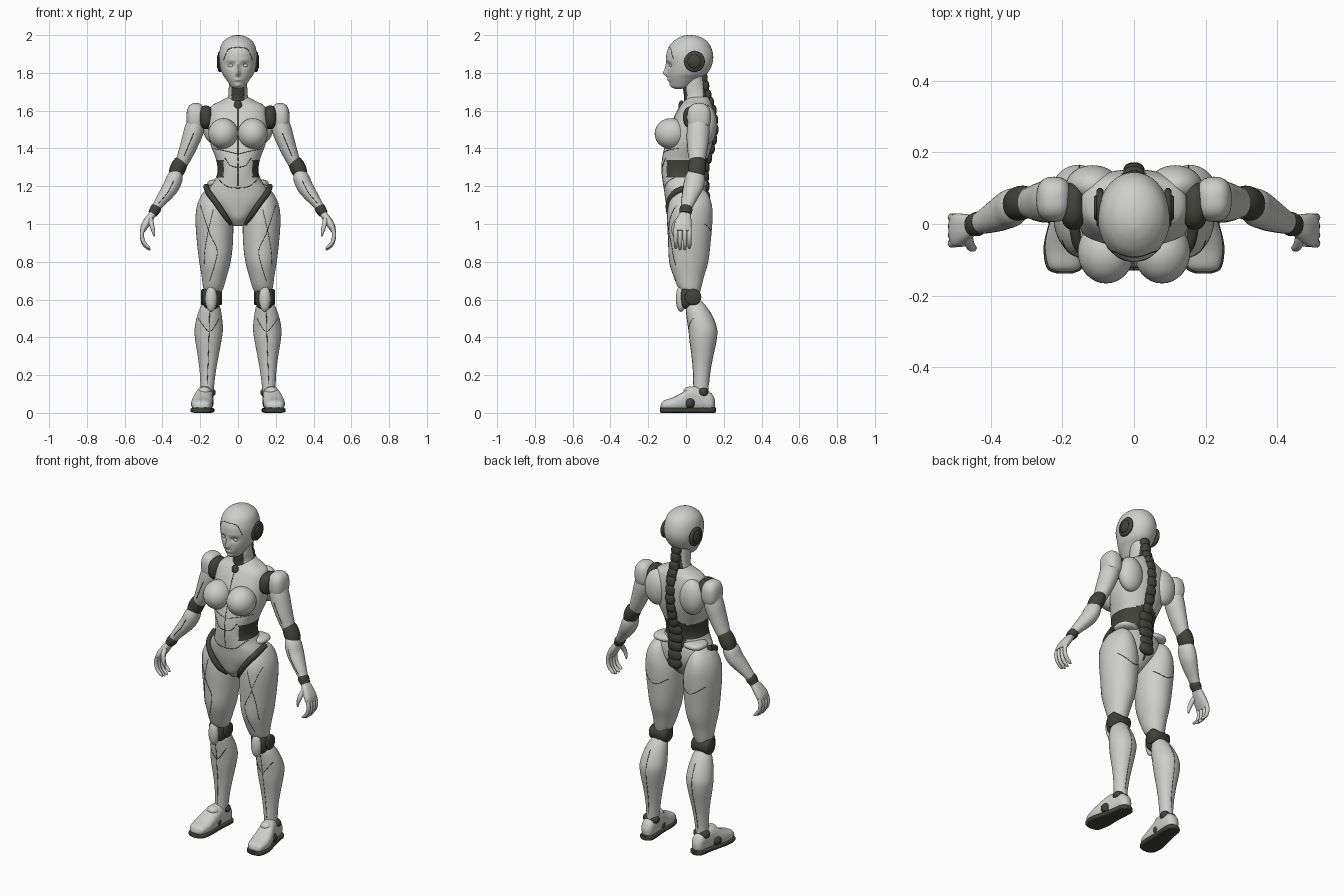
import bpy, bmesh, math
from mathutils import Vector
from mathutils.bvhtree import BVHTree

if "Cube" in bpy.data.objects:
    bpy.data.objects.remove(bpy.data.objects["Cube"])

X, Y, Z = Vector((1, 0, 0)), Vector((0, 1, 0)), Vector((0, 0, 1))


def material(name, colour):
    mat = bpy.data.materials.new(name)
    mat.use_nodes = True
    mat.diffuse_color = colour
    shader = next(n for n in mat.node_tree.nodes if n.type == 'BSDF_PRINCIPLED')
    shader.inputs["Base Color"].default_value = colour
    return mat


LIGHT = material("light shell", (.62, .62, .61, 1))
DARK = material("dark joint", (.055, .055, .045, 1))


def mirror_x(obj):
    mod = obj.modifiers.new("Mirror", 'MIRROR')
    mod.use_mirror_merge = False


def finish(name, bm, mat, mirror=False, rule=None):
    """Turn a bmesh into a smooth object; faces that meet the rule become dark."""
    bmesh.ops.recalc_face_normals(bm, faces=bm.faces)
    if rule:
        for face in bm.faces:
            face.material_index = int(bool(rule(face.calc_center_median())))
    mesh = bpy.data.meshes.new(name)
    bm.to_mesh(mesh)
    bm.free()
    mesh.materials.append(mat)
    if rule:
        mesh.materials.append(DARK)
    mesh.shade_smooth()
    mesh.set_sharp_from_angle(angle=math.radians(50))
    obj = bpy.data.objects.new(name, mesh)
    bpy.context.collection.objects.link(obj)
    if mirror:
        mirror_x(obj)
    return obj


def spline(rows, steps):
    """Catmull-Rom interpolation of rows of numbers."""
    if steps == 1:
        return rows
    result = []
    for i in range(len(rows) - 1):
        a, b, c, d = (rows[min(max(k, 0), len(rows) - 1)] for k in (i - 1, i, i + 1, i + 2))
        for s in range(steps):
            t = s / steps
            result.append([q + t / 2 * (r - p + t * (2 * p - 5 * q + 4 * r - w + t * (3 * (q - r) + w - p)))
                           for p, q, r, w in zip(a, b, c, d)])
    return result + [rows[-1]]


def power(value, p):
    return math.copysign(abs(value) ** p, value)


def loft(name, rows, mat, mirror=False, rule=None, ref=Y, axis=None, p=1, seg=36, steps=6, sculpt=None):
    """Skin oval rings given as (x, y, z, half width, half depth)."""
    rows = spline(rows, steps)
    centres = [Vector(r[:3]) for r in rows]
    bm = bmesh.new()
    rings = []
    for i, row in enumerate(rows):
        t = axis or (centres[min(i + 1, len(rows) - 1)] - centres[max(i - 1, 0)]).normalized()
        v = (ref - t * ref.dot(t)).normalized()
        u = t.cross(v)
        ring = []
        for k in range(seg):
            a = math.tau * k / seg
            co = centres[i] + u * row[3] * power(math.cos(a), p) + v * row[4] * power(math.sin(a), p)
            ring.append(bm.verts.new(sculpt(co) if sculpt else co))
        rings.append(ring)
    for low, high in zip(rings, rings[1:]):
        for k in range(seg):
            n = (k + 1) % seg
            bm.faces.new((low[k], low[n], high[n], high[k]))
    bm.faces.new(rings[0])
    bm.faces.new(rings[-1])
    return finish(name, bm, mat, mirror, rule)


def ball(name, centre, radii, mat, mirror=True, p=1, rule=None):
    """Ellipsoid; p below one makes it boxier."""
    bm = bmesh.new()
    bmesh.ops.create_uvsphere(bm, u_segments=32, v_segments=20, radius=1)
    for v in bm.verts:
        v.co = [c + r * power(q, p) for c, r, q in zip(centre, radii, v.co)]
    return finish(name, bm, mat, mirror, rule)


def disc(name, x0, x1, y, z, r):
    """Sideways drum with a small chamfer."""
    e = r * .12
    loft(name, [(x0, y, z, r - e, r - e), (x0 + e, y, z, r, r), (x1 - e, y, z, r, r), (x1, y, z, r - e, r - e)],
         DARK, mirror=True, steps=1)


def seam(name, targets, points, side=-1):
    """Thin panel line of (x, z) points, laid on the front (-1) or back (1)."""
    trees = [BVHTree.FromPolygons([v.co for v in o.data.vertices], [f.vertices for f in o.data.polygons])
             for o in targets]
    line = []
    for x, z in spline(points, 12):
        hits = [t.ray_cast(Vector((x, side, z)), Y * -side)[0] for t in trees]
        hits = [h for h in hits if h]
        if hits:
            line.append(max(hits, key=lambda h: h.y * side))
    if len(line) < 2:
        return
    curve = bpy.data.curves.new(name, 'CURVE')
    curve.dimensions = '3D'
    curve.bevel_depth = .0016
    curve.bevel_resolution = 0
    path = curve.splines.new('POLY')
    path.points.add(len(line) - 1)
    for point, co in zip(path.points, line):
        point.co = (*co, 1)
    curve.materials.append(DARK)
    obj = bpy.data.objects.new(name, curve)
    bpy.context.collection.objects.link(obj)
    mirror_x(obj)


def level_rows(profile):
    """(z, half width, front y, back y) to loft rows."""
    return [(0, (f + b) / 2, z, w, (b - f) / 2) for z, w, f, b in profile]


# Head with a sculpted face
def face_shape(co):
    bumps = [(0, 1.798, .011, .016, -.02), (0, 1.825, .009, .03, -.011), (.036, 1.84, .018, .013, .013),
             (0, 1.763, .018, .007, -.008), (0, 1.733, .02, .012, -.007), (.035, 1.868, .03, .011, -.004)]
    if co.y < 0:
        for x, z, sx, sz, push in bumps:
            co.y += push * math.exp(-((abs(co.x) - x) / sx) ** 2 - ((co.z - z) / sz) ** 2)
    return co


head = loft("head", level_rows([
    (2, .004, .015, .025), (1.996, .03, -.015, .055), (1.98, .062, -.05, .095), (1.95, .088, -.083, .125),
    (1.9, .1, -.104, .143), (1.85, .099, -.101, .14), (1.8, .085, -.098, .115), (1.77, .066, -.094, .075),
    (1.74, .046, -.083, .04), (1.725, .034, -.073, .015), (1.716, .015, -.058, -.02)]),
    LIGHT, axis=Z, seg=96, steps=8, sculpt=face_shape)
ball("eyelids", (.036, -.07, 1.838), (.018, .017, .012), LIGHT)
disc("ear_discs", .085, .105, .045, 1.86, .055)
disc("ear_caps", .1, .111, .045, 1.86, .036)

# Neck and torso
loft("neck", [(0, .045, 1.79, .05, .05), (0, .045, 1.72, .049, .06), (0, .055, 1.67, .054, .065),
              (0, .06, 1.62, .08, .075)], LIGHT, seg=64, axis=Z,
     rule=lambda c: c.y < .04 and abs(c.x) < .035 or c.y > .09)


def torso_dark(c):
    x = abs(c.x)
    waist = 1.245 < c.z < 1.335 + .35 * max(0, .1 - x) and not (c.y < 0 and x < .076)
    spine = c.y > .03 and x < (.03 if c.z > 1.3 else .3 * (c.z - 1.03))
    groin = c.z < 1.18 and c.y < .03 and x > .03 + .72 * (c.z - 1)
    return waist or spine or groin


torso = loft("torso", level_rows([
    (1.672, .055, .01, .12), (1.65, .095, -.01, .13), (1.625, .14, -.03, .14), (1.58, .155, -.055, .15),
    (1.52, .158, -.08, .152), (1.45, .152, -.1, .145), (1.4, .138, -.114, .133), (1.34, .116, -.126, .116),
    (1.28, .108, -.128, .103), (1.23, .124, -.123, .1), (1.18, .155, -.116, .108), (1.13, .155, -.11, .11),
    (1.08, .115, -.1, .1), (1.03, .06, -.085, .07), (.99, .025, -.05, .02)]),
    LIGHT, axis=Z, seg=96, p=.88, rule=torso_dark)
breasts = ball("breasts", (.078, -.078, 1.478), (.079, .088, .082), LIGHT)
blades = ball("shoulder_blades", (.115, .108, 1.525), (.075, .056, .105), LIGHT)
loft("groin_strips", [(.17, .02, 1.2, .014, .014), (.155, -.055, 1.165, .018, .016), (.115, -.087, 1.11, .019, .016),
                      (.07, -.083, 1.045, .015, .014), (.04, -.045, 1, .01, .01)], DARK, mirror=True, ref=X)
ball("hip_belts", (.1, .05, 1.215), (.062, .063, .022), LIGHT, p=.8)
ball("throat_link", (0, -.024, 1.625), (.022, .016, .03), DARK, mirror=False)

# Spine beads from skull to tailbone
for i, (y, z) in enumerate(spline([(.09, 1.77), (.11, 1.68), (.137, 1.6), (.147, 1.5), (.128, 1.4), (.1, 1.3),
                                   (.1, 1.2), (.105, 1.1)], 2)):
    ball(f"spine_bead_{i}", (0, y, z), (.03 if i < 10 else .045, .025, .034), DARK, mirror=False, p=.85)

# Shoulders and arms
ball("shoulder_joints", (.17, .05, 1.565), (.036, .066, .062), DARK, p=.8)
pads = ball("shoulder_pads", (.223, .069, 1.565), (.05, .063, .075), LIGHT, p=.78)
arm = loft("upper_arms", [(.215, .066, 1.58, .04, .05), (.232, .065, 1.5, .052, .059), (.255, .062, 1.43, .047, .056),
                          (.28, .06, 1.365, .04, .048), (.302, .059, 1.315, .033, .038)], LIGHT, mirror=True)
loft("elbows", [(.288, .06, 1.345, .032, .04), (.308, .06, 1.315, .041, .047), (.325, .056, 1.28, .041, .047),
                (.34, .05, 1.25, .03, .04)], DARK, mirror=True)
forearm = loft("forearms", [(.318, .054, 1.288, .026, .036), (.334, .048, 1.245, .042, .052), (.353, .04, 1.2, .043, .053),
                            (.38, .026, 1.16, .038, .046), (.41, .012, 1.12, .03, .037), (.434, .002, 1.086, .024, .029)],
               LIGHT, mirror=True)
loft("wrists", [(.43, .003, 1.092, .026, .03), (.438, 0, 1.077, .029, .034), (.453, -.004, 1.053, .024, .03)],
     DARK, mirror=True)

# Hands
loft("palms", [(.447, -.002, 1.06, .017, .026), (.472, -.01, 1.025, .021, .039), (.494, -.017, .99, .02, .046),
               (.506, -.019, .962, .013, .042)], LIGHT, mirror=True, p=.8)
for i, y in enumerate((.018, -.006, -.031, -.054)):
    drop = .008 if i in (1, 2) else 0
    loft(f"fingers_{i}", [(.5, y, .98, .011, .012), (.509, y, .945, .011, .012), (.5, y, .905 - drop, .01, .011),
                          (.475, y, .878 - drop, .008, .009), (.464, y, .872 - drop, .003, .003)],
         LIGHT, mirror=True, seg=14, steps=4)
loft("thumbs", [(.464, -.028, 1.035, .013, .013), (.458, -.058, 1, .013, .014), (.449, -.067, .965, .01, .01),
                (.443, -.065, .935, .004, .004)], LIGHT, mirror=True, seg=14, steps=4)

# Legs
thigh = loft("thighs", [(.13, .025, 1.195, .025, .05), (.132, .025, 1.16, .057, .09), (.132, .022, 1.1, .084, .115),
                        (.126, .02, 1.02, .099, .12), (.122, .018, .9, .095, .112), (.122, .015, .8, .083, .103),
                        (.126, .015, .72, .066, .08), (.131, .02, .66, .053, .06), (.135, .03, .625, .038, .04)],
             LIGHT, mirror=True, seg=56, axis=-Z)
disc("knee_drums", .085, .195, .038, .613, .043)
ball("knee_sockets", (.14, .012, .612), (.05, .045, .064), DARK, p=.8)
ball("kneecaps", (.142, -.027, .605), (.031, .027, .07), LIGHT)
shin = loft("shins", [(.142, .045, .59, .035, .04), (.147, .057, .555, .054, .057), (.152, .075, .5, .068, .07),
                      (.155, .089, .44, .075, .075), (.157, .09, .38, .069, .07), (.158, .087, .3, .055, .056),
                      (.16, .083, .22, .043, .045), (.163, .08, .14, .036, .04), (.165, .08, .09, .034, .04)],
            LIGHT, mirror=True, seg=48, axis=-Z)

# Feet
loft("feet", [(.194, -.134, .032, .018, .01), (.194, -.12, .04, .044, .024), (.192, -.07, .046, .056, .036),
              (.188, -.02, .058, .054, .05), (.178, .035, .074, .046, .066), (.17, .09, .07, .041, .06),
              (.168, .135, .058, .034, .045), (.168, .153, .05, .014, .02)], LIGHT, mirror=True, ref=Z, axis=Y, p=.8)
loft("soles", [(.194, -.138, .015, .022, .013), (.194, -.122, .014, .05, .014), (.191, -.06, .014, .061, .014),
               (.182, .02, .014, .051, .014), (.172, .09, .014, .046, .014), (.168, .14, .014, .04, .014),
               (.168, .158, .015, .018, .013)], DARK, mirror=True, ref=Z, axis=Y, p=.5)
ball("ankle_joints", (.168, .09, .108), (.05, .03, .026), DARK, p=.8)
ball("instep_joints", (.186, .018, .052), (.057, .031, .031), DARK, p=.8)
ball("instep_plates", (.178, .02, .115), (.034, .034, .024), LIGHT)

# Panel lines
body = [torso, breasts]
seam("chest_seam", body, [(0, 1.62), (0, 1.5), (0, 1.2)])
seam("rib_seam", body, [(0, 1.37), (.06, 1.385), (.13, 1.4)])
seam("belly_seam", body, [(0, 1.3), (.04, 1.31), (.07, 1.35)])
seam("pelvis_seam", body, [(0, 1.19), (.06, 1.2), (.11, 1.245)])
seam("brow_seam", [head], [(0, 1.935), (.05, 1.925), (.075, 1.87)])
seam("thigh_front_seam", [thigh], [(.2, 1.1), (.15, .95), (.11, .85), (.15, .7)])
seam("thigh_side_seam", [thigh], [(.13, 1.08), (.17, .9), (.18, .78)])
seam("thigh_back_seam", [thigh], [(.05, .98), (.12, .95), (.2, 1)], 1)
seam("shin_front_seam", [shin], [(.15, .54), (.155, .35), (.163, .15)])
seam("shin_cross_seam", [shin], [(.1, .5), (.15, .43), (.21, .5)])
seam("calf_seam", [shin], [(.15, .54), (.155, .35), (.163, .15)], 1)
seam("arm_seam", [arm], [(.235, 1.48), (.26, 1.42), (.285, 1.36)])
seam("forearm_seam", [forearm], [(.34, 1.23), (.37, 1.17), (.42, 1.11)])
